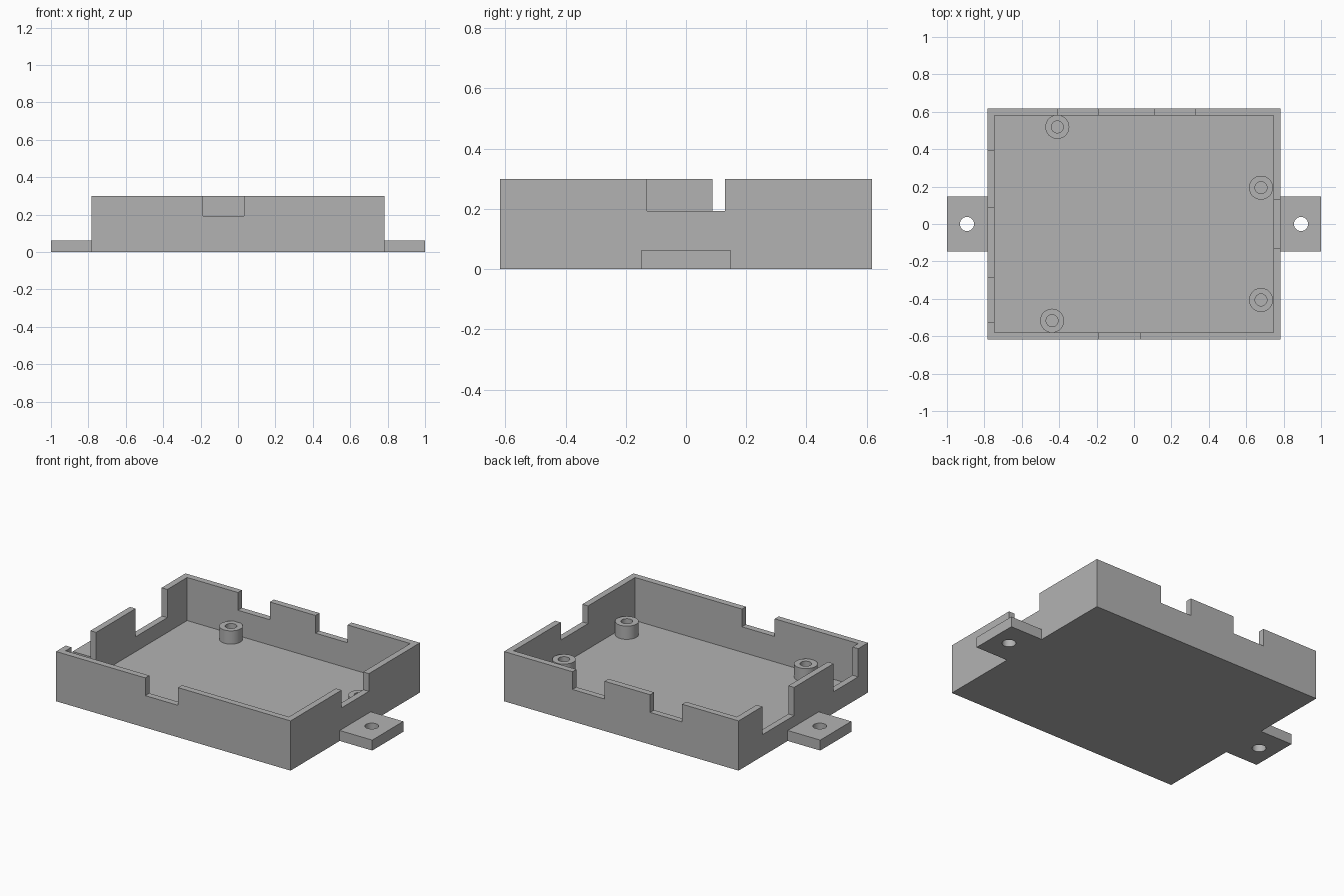
import bpy

default_cube = bpy.data.objects.get("Cube")
if default_cube:
    bpy.data.objects.remove(default_cube, do_unlink=True)

# Overall dimensions
HALF_X, HALF_Y, HEIGHT = 0.783, 0.617, 0.30
WALL, FLOOR = 0.038, 0.04
TAB_TOP, TAB_HALF = 0.063, 0.148

plastic = bpy.data.materials.new("grey plastic")
plastic.use_nodes = True
GREY = (0.45, 0.45, 0.45, 1.0)
plastic.diffuse_color = GREY
plastic.node_tree.nodes["Principled BSDF"].inputs["Base Color"].default_value = GREY


def box(name, x0, x1, y0, y1, z0, z1):
    bpy.ops.mesh.primitive_cube_add(
        size=1, location=((x0 + x1) / 2, (y0 + y1) / 2, (z0 + z1) / 2))
    obj = bpy.context.object
    obj.name = name
    obj.scale = (x1 - x0, y1 - y0, z1 - z0)
    bpy.ops.object.transform_apply(location=True, rotation=False, scale=True)
    obj.data.materials.append(plastic)
    return obj


def cylinder(name, x, y, radius, z0, z1):
    bpy.ops.mesh.primitive_cylinder_add(
        vertices=48, radius=radius, depth=z1 - z0, location=(x, y, (z0 + z1) / 2))
    obj = bpy.context.object
    obj.name = name
    obj.data.materials.append(plastic)
    return obj


def cut(obj, cutter):
    cutter.hide_render = True
    mod = obj.modifiers.new("cut", 'BOOLEAN')
    mod.operation, mod.solver, mod.object = 'DIFFERENCE', 'EXACT', cutter
    bpy.ops.object.select_all(action='DESELECT')
    obj.select_set(True)
    bpy.context.view_layer.objects.active = obj
    bpy.ops.object.modifier_apply(modifier=mod.name)
    bpy.data.objects.remove(cutter, do_unlink=True)


def smooth(obj):
    bpy.ops.object.select_all(action='DESELECT')
    obj.select_set(True)
    bpy.context.view_layer.objects.active = obj
    bpy.ops.object.shade_smooth_by_angle()


# Open tray
tray = box("tray", -HALF_X, HALF_X, -HALF_Y, HALF_Y, 0, HEIGHT)
cut(tray, box("cavity", WALL - HALF_X, HALF_X - WALL, WALL - HALF_Y, HALF_Y - WALL, FLOOR, 1))

# Connector notches: wall, start and end along the wall, bottom height
notches = [
    ("front", -0.187, 0.032, 0.193),
    ("back", -0.406, -0.193, 0.193),
    ("back", 0.112, 0.326, 0.193),
    ("plus_x", -0.13, 0.13, 0.193),
    ("minus_x", 0.088, 0.39, 0.13),
    ("minus_x", -0.524, -0.289, 0.13),
]
for wall, a, b, bottom in notches:
    side = 1 if wall in ("back", "plus_x") else -1
    along_x = wall in ("front", "back")
    half = HALF_Y if along_x else HALF_X
    lo, hi = sorted((side * (half - 2 * WALL), side * (half + WALL)))
    span = (a, b, lo, hi) if along_x else (lo, hi, a, b)
    cut(tray, box("notch", *span, bottom, 1))

# Mounting tabs with screw holes
for side, name in ((1, "left_mounting_tab"), (-1, "right_mounting_tab")):
    x0, x1 = sorted((side * (HALF_X - WALL / 2), side))
    tab = box(name, x0, x1, -TAB_HALF, TAB_HALF, 0, TAB_TOP)
    cut(tab, cylinder("screw_hole", side * 0.893, 0, 0.038, -1, 1))
    smooth(tab)

# Hollow standoffs on the floor
for x, y in ((-0.41, 0.519), (0.679, 0.194), (0.679, -0.406), (-0.438, -0.517)):
    post = cylinder("standoff", x, y, 0.064, FLOOR, 0.12)
    cut(post, cylinder("bore", x, y, 0.032, 0, 1))
    smooth(post)
